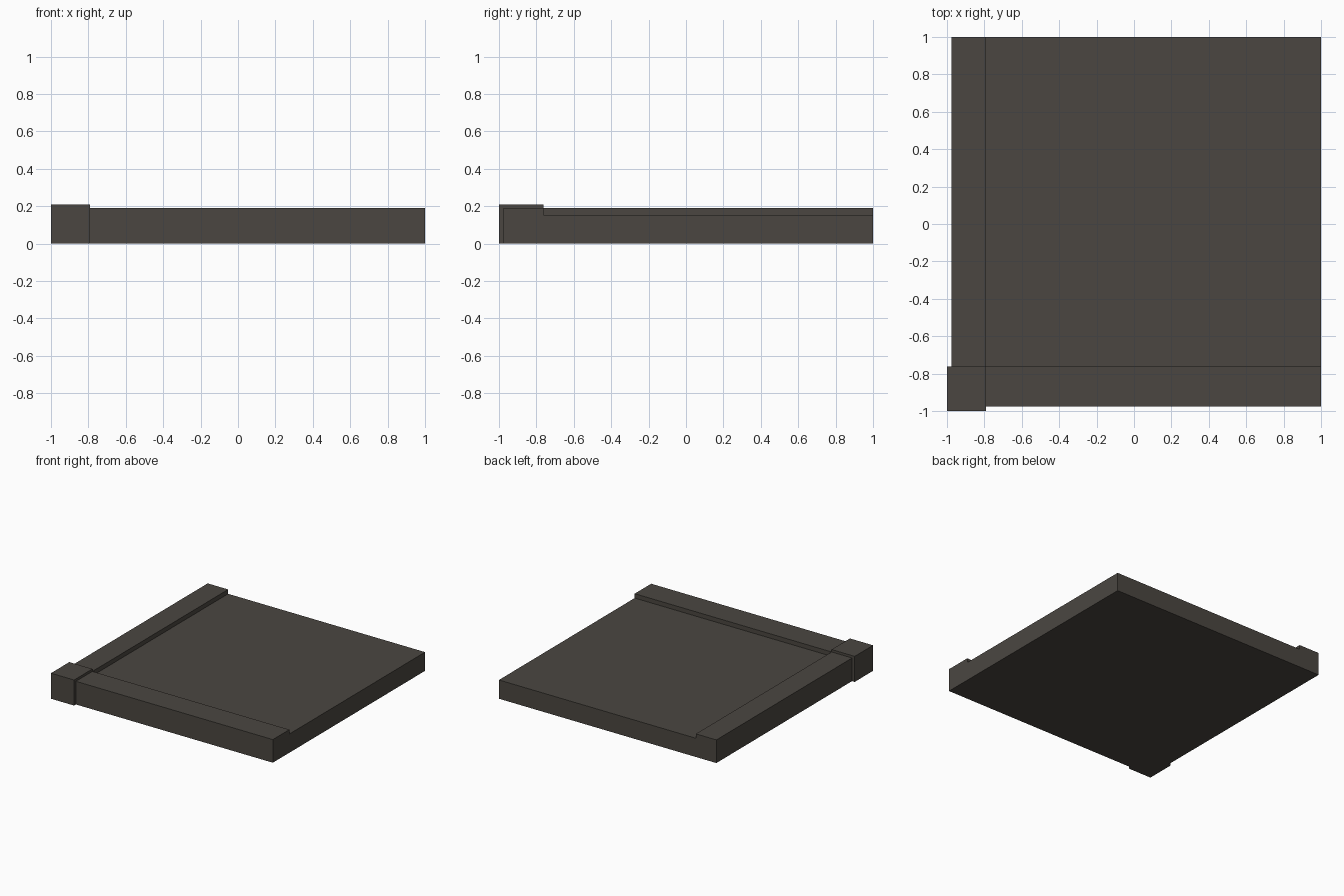
import bpy, bmesh

if "Cube" in bpy.data.objects:
    bpy.data.objects.remove(bpy.data.objects["Cube"])

# Dark stone colour shared by every part
stone = bpy.data.materials.new("dark stone")
stone.diffuse_color = (0.07, 0.062, 0.053, 1)
stone.use_nodes = True
stone.node_tree.nodes["Principled BSDF"].inputs["Base Color"].default_value = stone.diffuse_color


def block(name, x0, x1, y0, y1, height):
    """Square-edged block standing on the ground between the given limits."""
    bm = bmesh.new()
    bmesh.ops.create_cube(bm, size=1)
    for v in bm.verts:
        v.co.x = x1 if v.co.x > 0 else x0
        v.co.y = y1 if v.co.y > 0 else y0
        v.co.z = height if v.co.z > 0 else 0
    mesh = bpy.data.meshes.new(name)
    bm.to_mesh(mesh)
    bm.free()
    mesh.materials.append(stone)
    obj = bpy.data.objects.new(name, mesh)
    bpy.context.collection.objects.link(obj)
    return obj


INNER_X, INNER_Y = -0.79, -0.762   # inside edges of the raised border
OUTER = -0.976                     # outside edge of both border rails

# Floor slab, raised border on two sides, and the corner post between them
block("floor_slab", INNER_X, 1, INNER_Y, 1, 0.154)
block("left_border", OUTER, INNER_X, INNER_Y, 1, 0.19)
block("front_border", INNER_X, 1, OUTER, INNER_Y, 0.19)
block("corner_post", -1, INNER_X, -1, INNER_Y, 0.21)
